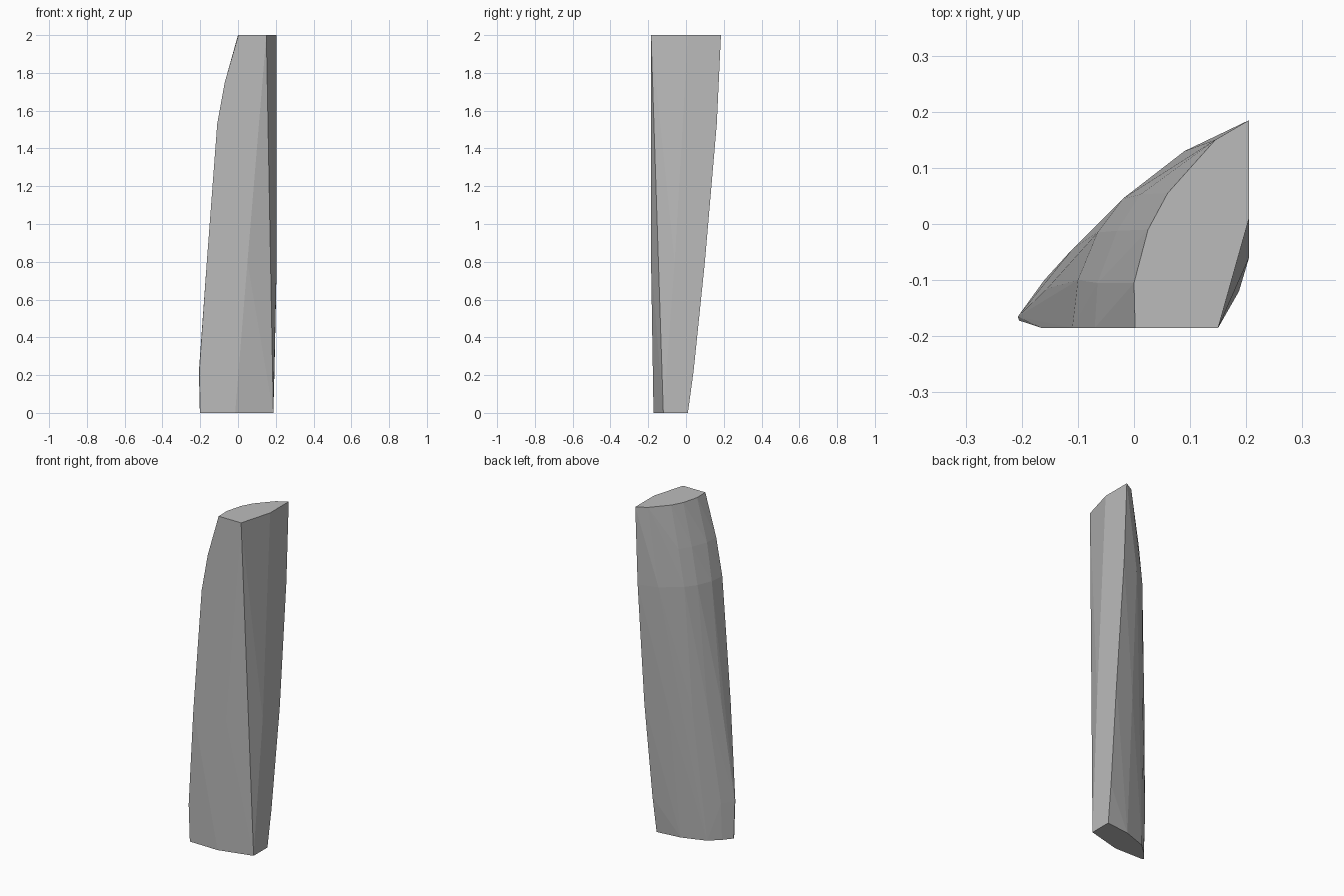
import bpy
import bmesh
import math

# Remove only the default cube
default_cube = bpy.data.objects.get("Cube")
if default_cube is not None:
    bpy.data.objects.remove(default_cube, do_unlink=True)


def make_material(name, colour):
    material = bpy.data.materials.new(name)
    material.use_nodes = True
    material.diffuse_color = colour
    shader = material.node_tree.nodes["Principled BSDF"]
    shader.inputs["Base Color"].default_value = colour
    return material


def make_hull(name, sections, material):
    """Wrap a tight faceted skin round horizontal cross-sections."""
    bm = bmesh.new()
    for height, outline in sections:
        for x, y in outline:
            bm.verts.new((x, y, height))
    bmesh.ops.convex_hull(bm, input=bm.verts[:])
    # Drop points that ended up inside the skin
    loose = [v for v in bm.verts if not v.link_faces]
    bmesh.ops.delete(bm, geom=loose, context="VERTS")
    # Merge triangles that lie in one plane into clean facets
    bmesh.ops.dissolve_limit(bm, angle_limit=math.radians(1),
                             verts=bm.verts[:], edges=bm.edges[:])
    bmesh.ops.recalc_face_normals(bm, faces=bm.faces[:])
    mesh = bpy.data.meshes.new(name)
    bm.to_mesh(mesh)
    bm.free()
    mesh.materials.append(material)
    shard = bpy.data.objects.new(name, mesh)
    bpy.context.collection.objects.link(shard)


# Each outline runs from the front-left edge, round the curved back,
# to the flat right side and the front-right edge
base = [(-.2, -.168), (-.202, -.16), (-.16, -.11), (-.1, -.055),
        (.04, -.007), (.187, .01), (.187, -.12), (-.015, -.172)]
foot = [(-.205, -.172), (-.207, -.165), (-.16, -.1), (-.09, -.04),
        (.05, .015), (.193, .04)]
middle = [(-.165, -.185), (-.155, -.115), (-.11, -.045), (-.05, .013),
          (.07, .07), (.205, .1), (.205, -.06), (.05, -.185)]
shoulder = [(-.11, -.185), (-.1, -.1), (-.065, -.015), (-.02, .045),
            (.09, .13), (.205, .163)]
neck = [(-.07, -.185), (-.065, -.105), (-.03, -.012), (.012, .053)]
tip = [(.002, -.185), (0, -.105), (.025, -.01), (.06, .055),
       (.145, .15), (.205, .185), (.205, .01), (.15, -.185)]

stone_grey = make_material("stone grey", (.5, .5, .5, 1))
make_hull("stone_shard",
          [(0, base), (.22, foot), (.8, middle),
           (1.53, shoulder), (1.75, neck), (2, tip)],
          stone_grey)
